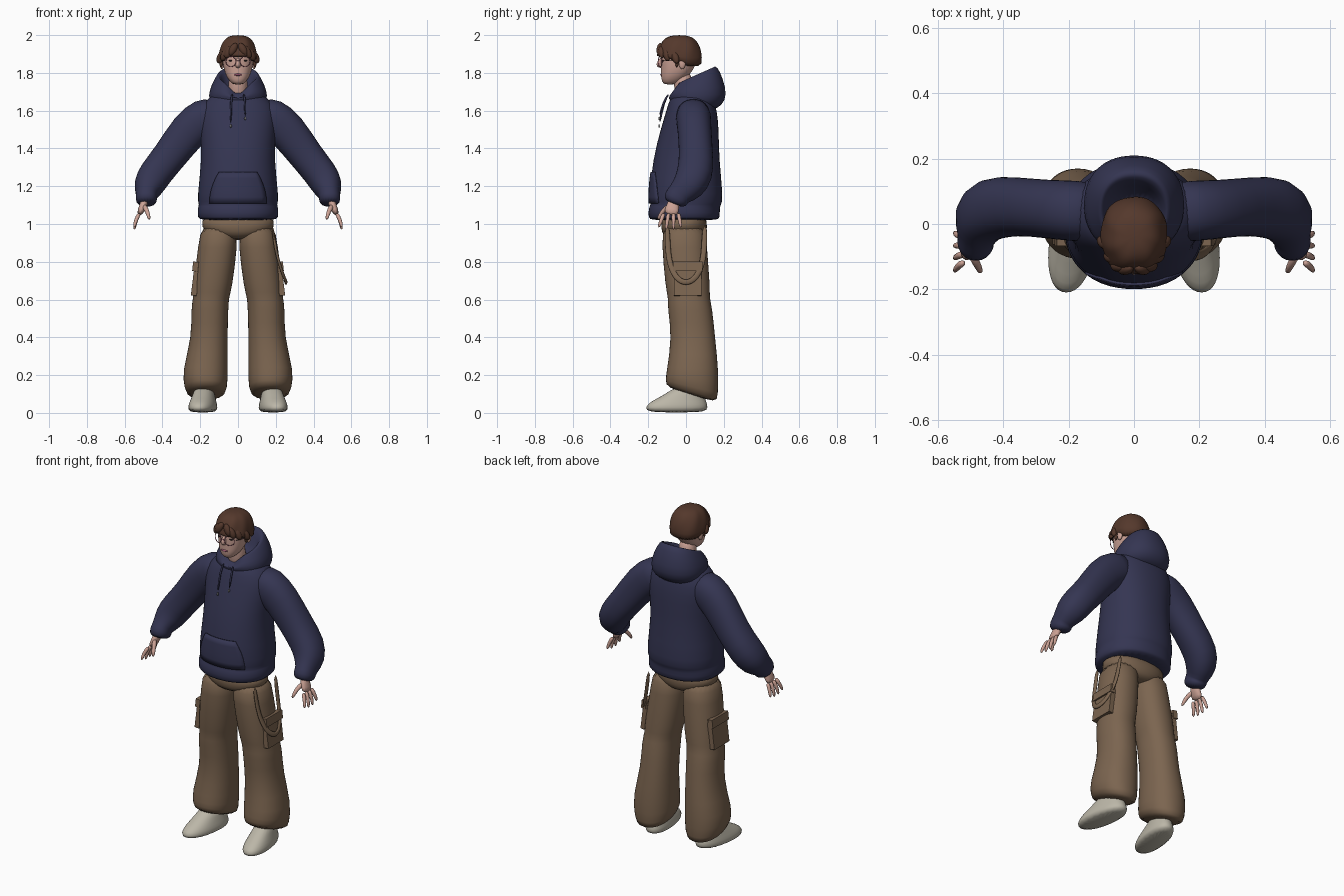
import bpy, bmesh, math
from mathutils import Vector

if bpy.data.objects.get("Cube"):
    bpy.data.objects.remove(bpy.data.objects["Cube"])

SIDES = (("left", 1), ("right", -1))
FORWARD = Vector((0, 1, 0))
SIDEWAYS = Vector((1, 0, 0))


def material(name, red, green, blue):
    mat = bpy.data.materials.new(name)
    mat.use_nodes = True
    colour = (red, green, blue, 1)
    mat.diffuse_color = colour
    mat.node_tree.nodes["Principled BSDF"].inputs["Base Color"].default_value = colour
    return mat


navy = material("navy_fleece", .035, .036, .085)
brown = material("brown_cotton", .2, .13, .08)
skin = material("skin", .6, .36, .3)
hair_brown = material("hair_brown", .09, .04, .025)
canvas = material("pale_canvas", .5, .47, .39)
dark = material("dark_detail", .02, .015, .015)
rose = material("rose_frames", .4, .12, .2)
metal = material("metal_tip", .35, .35, .35)


def finish(bm, name, mat, smooth=True):
    """Turn a bmesh into a smooth shaded object with one material."""
    bmesh.ops.recalc_face_normals(bm, faces=bm.faces)
    for face in bm.faces:
        face.smooth = True
    mesh = bpy.data.meshes.new(name)
    bm.to_mesh(mesh)
    bm.free()
    mesh.materials.append(mat)
    obj = bpy.data.objects.new(name, mesh)
    bpy.context.collection.objects.link(obj)
    if smooth:
        obj.modifiers.new("smooth", "SUBSURF").levels = 1
    return obj


def ring(z, wide, deep, x=0, y=0, lean=0):
    """One cross-section: centre, half width, half depth, rise towards the back."""
    return Vector((x, y, z)), wide, deep, lean


def loft(name, mat, rings, guide=None, sides=20, warp=None, side=1):
    """Skin rings into a closed body; with a guide they turn square to their path."""
    bm = bmesh.new()
    loops = []
    for i, (centre, wide, deep, lean) in enumerate(rings):
        u, v = SIDEWAYS, FORWARD
        if guide:
            ahead, behind = rings[min(i + 1, len(rings) - 1)], rings[max(i - 1, 0)]
            path = (ahead[0] - behind[0]).normalized()
            v = (guide - path * guide.dot(path)).normalized()
            u = v.cross(path)
        loop = []
        for k in range(sides):
            angle = math.tau * k / sides
            c, s = [math.copysign(abs(f(angle)) ** .9, f(angle)) for f in (math.cos, math.sin)]
            point = centre + u * wide * c + v * deep * s
            point.z += lean * deep * s
            if warp:
                warp(point)
            point.x *= side
            loop.append(bm.verts.new(point))
        loops.append(loop)
    for low, high in zip(loops, loops[1:]):
        for k in range(sides):
            bm.faces.new((low[k - 1], low[k], high[k], high[k - 1]))
    bm.faces.new(loops[0])
    bm.faces.new(loops[-1])
    return finish(bm, name, mat)


def tube(name, mat, points, radius, side=1, taper=1):
    """Thin round rod through points, tapering evenly to its tip."""
    rings = []
    for i, (x, y, z) in enumerate(points):
        r = radius * taper ** (i / (len(points) - 1))
        rings.append(ring(z, r, r, x, y))
    return loft(name, mat, rings, guide=FORWARD, sides=8, side=side)


def blob(name, mat, place, size, turn=(0, 0, 0)):
    bm = bmesh.new()
    bmesh.ops.create_uvsphere(bm, u_segments=16, v_segments=10, radius=1)
    obj = finish(bm, name, mat, smooth=False)
    obj.location, obj.scale, obj.rotation_euler = place, size, turn


# Hoodie body with a ribbed hem
body = loft("hoodie_body", navy, [
    ring(z=1.02, wide=.2, deep=.18, y=-.01),
    ring(z=1.03, wide=.215, deep=.19, y=-.01),
    ring(z=1.09, wide=.215, deep=.19, y=-.01),
    ring(z=1.1, wide=.205, deep=.185),
    ring(z=1.13, wide=.22, deep=.2),
    ring(z=1.35, wide=.19, deep=.175),
    ring(z=1.5, wide=.205, deep=.155, y=.02),
    ring(z=1.6, wide=.21, deep=.135, y=.03),
    ring(z=1.67, wide=.16, deep=.115, y=.03),
    ring(z=1.71, wide=.09, deep=.08, y=.03)], sides=28)

# Front pocket with slanted openings, wrapped on the body
bm = bmesh.new()
columns = range(-6, 7)
grid = []
for step in range(6):
    t = step / 5
    half = .15 - .05 * t * t
    grid.append([bm.verts.new((half * c / 6, -.4, 1.11 + .165 * t)) for c in columns])
for low, high in zip(grid, grid[1:]):
    for j in range(len(columns) - 1):
        bm.faces.new((low[j], low[j + 1], high[j + 1], high[j]))
pocket = finish(bm, "front_pocket", navy, smooth=False)
wrap = pocket.modifiers.new("wrap", "SHRINKWRAP")
wrap.target, wrap.wrap_method, wrap.offset = body, "PROJECT", .004
wrap.use_project_y = wrap.use_negative_direction = True
thickness = pocket.modifiers.new("thickness", "SOLIDIFY")
thickness.thickness, thickness.offset = .008, 0


# Hood folded behind the neck, notched at the throat
def notch(p):
    if p.y < .02 and p.z > 1.7:
        p.z -= .06 * max(0, 1 - abs(p.x) / .07)


loft("hood", navy, [
    ring(z=1.6, wide=.11, deep=.11, y=.04),
    ring(z=1.63, wide=.145, deep=.13, y=.06),
    ring(z=1.68, wide=.16, deep=.16, y=.06),
    ring(z=1.74, wide=.14, deep=.14, y=.055, lean=.25),
    ring(z=1.785, wide=.11, deep=.115, y=.05, lean=.45),
    ring(z=1.79, wide=.1, deep=.1, y=.045, lean=.45),
    ring(z=1.76, wide=.085, deep=.085, y=.035, lean=.45),
    ring(z=1.69, wide=.07, deep=.07, y=.02)], sides=28, warp=notch)

# Neck, head and face
tube("neck", skin, [(0, .01, 1.62), (0, -.01, 1.72), (0, -.03, 1.82)], .055)
loft("head", skin, [
    ring(z=1.738, wide=.02, deep=.025, y=-.085),
    ring(z=1.75, wide=.042, deep=.05, y=-.078),
    ring(z=1.785, wide=.065, deep=.074, y=-.06),
    ring(z=1.82, wide=.076, deep=.088, y=-.045),
    ring(z=1.86, wide=.082, deep=.096, y=-.04),
    ring(z=1.91, wide=.084, deep=.1, y=-.035),
    ring(z=1.96, wide=.07, deep=.08, y=-.035),
    ring(z=1.985, wide=.03, deep=.04, y=-.035)])
loft("nose", skin, [
    ring(z=1.825, wide=.01, deep=.01, y=-.13),
    ring(z=1.84, wide=.017, deep=.027, y=-.14),
    ring(z=1.885, wide=.008, deep=.012, y=-.125)], sides=10)
blob("lips", rose, (0, -.13, 1.79), (.022, .007, .006))
tube("glasses_bridge", rose, [(-.012, -.148, 1.865), (.012, -.148, 1.865)], .002)
for tag, s in SIDES:
    blob(tag + "_ear", skin, (s * .085, -.02, 1.85), (.012, .018, .03))
    blob(tag + "_eye", dark, (s * .036, -.122, 1.865), (.014, .007, .005))
    blob(tag + "_brow", hair_brown, (s * .036, -.126, 1.89), (.02, .007, .004))
    bpy.ops.mesh.primitive_torus_add(
        major_radius=.028, minor_radius=.002, major_segments=24, minor_segments=6,
        location=(s * .038, -.137, 1.86), rotation=(math.pi / 2, 0, s * .35))
    rim = bpy.context.object
    rim.name = tag + "_glasses_rim"
    rim.data.materials.append(rose)
    tube(tag + "_glasses_arm", dark, [(.065, -.127, 1.865), (.09, -.08, 1.865), (.09, -.02, 1.86)],
         .002, side=s)


# Hair cap with wavy clumps, raised over the face and lowered at the nape
def clumps(p):
    if p.z < 1.87:
        p.z += .045 * min(1, max(0, -.07 - p.y) / .04) - .04 * min(1, max(0, p.y + .03) / .05)
    swirl = 1 + .025 * math.sin(7 * math.atan2(p.x, p.y + .04) + 30 * p.z)
    p.x, p.y = p.x * swirl, p.y * swirl


dome = []
for step in range(7):
    angle = step / 4
    shrink = max(math.cos(angle), .01) ** .6
    dome.append(ring(1.85 + .15 * math.sin(angle), .105 * shrink, .122 * shrink, y=-.035))
loft("hair_cap", hair_brown, dome, sides=36, warp=clumps)
for tag, s in SIDES:
    for k in range(4):
        place = (s * (.026 + .022 * k), .009 * k * k - .138, 1.925 - .014 * k)
        blob(f"{tag}_fringe_lock_{k}", hair_brown, place, (.02, .018, .036), (-.1, s * -.5, s * .3 * k))
    tube(tag + "_sideburn", hair_brown, [(.088, -.045, 1.88), (.09, -.05, 1.825)], .018, s, .3)

# Hips
loft("trouser_hips", brown, [
    ring(z=.915, wide=.05, deep=.08),
    ring(z=.94, wide=.15, deep=.115, y=-.01),
    ring(z=.98, wide=.2, deep=.125, y=-.01),
    ring(z=1.06, wide=.195, deep=.12, y=-.01)])


# Shoes turn slightly outward at the toe
def toe_out(p):
    p.x -= .13 * p.y


for tag, s in SIDES:
    # Sleeve with a full elbow and a gathered cuff
    loft(tag + "_sleeve", navy, [
        ring(x=.1, y=.035, z=1.58, wide=.09, deep=.09),
        ring(x=.18, y=.04, z=1.565, wide=.11, deep=.095),
        ring(x=.26, y=.045, z=1.5, wide=.105, deep=.09),
        ring(x=.36, y=.055, z=1.36, wide=.09, deep=.09),
        ring(x=.44, y=.05, z=1.265, wide=.09, deep=.1),
        ring(x=.475, y=.015, z=1.2, wide=.085, deep=.09),
        ring(x=.485, y=-.04, z=1.155, wide=.053, deep=.063),
        ring(x=.485, y=-.05, z=1.14, wide=.06, deep=.07),
        ring(x=.485, y=-.065, z=1.1, wide=.05, deep=.055)], guide=FORWARD, side=s)

    # Hand
    loft(tag + "_palm", skin, [
        ring(x=.49, y=-.06, z=1.14, wide=.02, deep=.027),
        ring(x=.5, y=-.07, z=1.1, wide=.022, deep=.033),
        ring(x=.525, y=-.08, z=1.045, wide=.016, deep=.046)], guide=FORWARD, sides=12, side=s)
    for k in range(4):
        middle = abs(k - 1.5)
        spread = .015 * (k - 2)
        knuckle = Vector((.52, .025 * k - .116, 1.06))
        joint = knuckle + Vector((.022, spread / 2, -.04))
        tip = joint + Vector((.008, spread / 2, .013 * middle - .06))
        tube(f"{tag}_finger_{k}", skin, [knuckle, joint, tip], .013, s, .65)
    tube(tag + "_thumb", skin, [(.5, -.085, 1.1), (.48, -.125, 1.07), (.468, -.15, 1.02)], .016, s, .6)

    # Drawstring, shorter on the left
    end = Vector((.038, -.14, 1.55 + s * .02))
    tube(tag + "_drawstring", navy, [(.03, -.09, 1.69), (.038, -.118, 1.65), end], .006, s)
    tube(tag + "_drawstring_tip", metal, [end, end - Vector((0, .003, .022))], .006, s)

    # Baggy trouser leg, longer at the heel
    loft(tag + "_trouser_leg", brown, [
        ring(x=.1, y=-.01, z=1, wide=.095, deep=.115),
        ring(x=.105, y=-.01, z=.9, wide=.105, deep=.12),
        ring(x=.135, y=.01, z=.66, wide=.105, deep=.12),
        ring(x=.142, y=.015, z=.61, wide=.095, deep=.11),
        ring(x=.15, y=.02, z=.56, wide=.1, deep=.12),
        ring(x=.15, y=.04, z=.4, wide=.095, deep=.115),
        ring(x=.175, y=.035, z=.22, wide=.123, deep=.14),
        ring(x=.17, y=.03, z=.13, wide=.115, deep=.14, lean=-.3),
        ring(x=.17, y=.03, z=.09, wide=.095, deep=.135, lean=-.3)], side=s)

    # Cargo pocket with a flap
    for part, z, deep, tall in (("pocket", .7, .145, .16), ("flap", .775, .155, .05)):
        bpy.ops.mesh.primitive_cube_add(size=1, location=(s * .225, .01, z), rotation=(0, s * -.12, 0))
        patch = bpy.context.object
        patch.name, patch.scale = f"{tag}_cargo_{part}", (.03, deep, tall)
        patch.data.materials.append(brown)
        patch.modifiers.new("soft_edges", "BEVEL").width = .01

    # Shoe
    loft(tag + "_shoe", canvas, [
        ring(x=.18, y=-.05, z=0, wide=.07, deep=.16),
        ring(x=.18, y=-.05, z=.03, wide=.076, deep=.168),
        ring(x=.18, y=-.04, z=.06, wide=.068, deep=.15),
        ring(x=.18, y=-.015, z=.09, wide=.058, deep=.11),
        ring(x=.18, y=.025, z=.15, wide=.045, deep=.065)], side=s, warp=toe_out)

# Strap hanging in a loop from the left hip
strap = []
for step in range(13):
    angle = math.pi * step / 12
    sag = abs(math.sin(angle))
    strap.append(ring(1 - .31 * sag ** .6, .016, .008, x=.18 + .075 * sag, y=.1 * math.cos(angle)))
loft("hanging_strap", brown, strap, guide=SIDEWAYS, sides=8)
